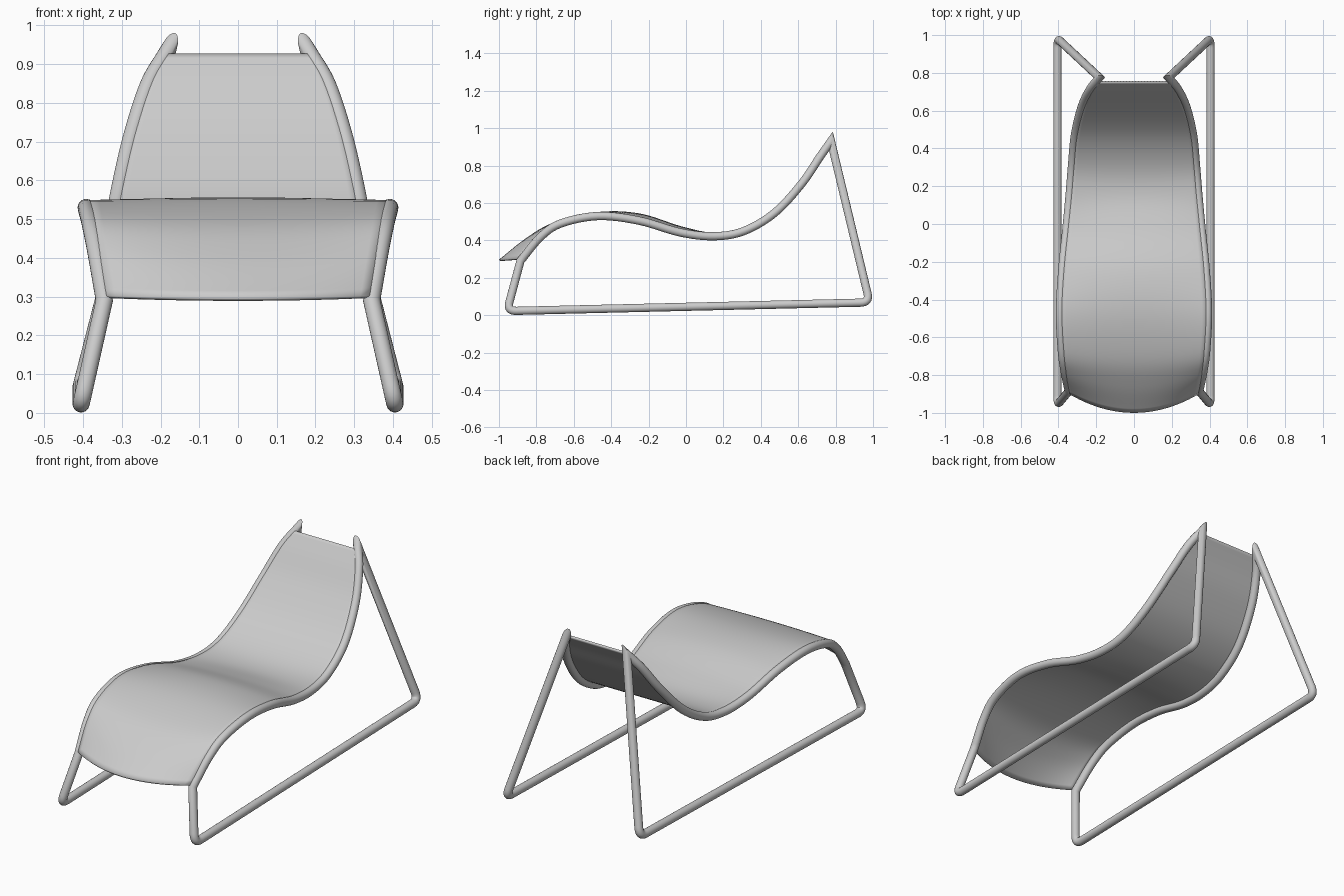
import bpy
import bmesh
import math
from mathutils import Vector

cube = bpy.data.objects.get("Cube")
if cube:
    bpy.data.objects.remove(cube, do_unlink=True)

RADIUS = 0.022
SIDES = 20

grey = bpy.data.materials.new("light grey")
grey.use_nodes = True
grey.diffuse_color = (0.6, 0.6, 0.6, 1)
grey.node_tree.nodes["Principled BSDF"].inputs["Base Color"].default_value = (0.6, 0.6, 0.6, 1)

# Left seat rail from front to head: x, y, z, then sheet crown offset in y and z
RAIL = [Vector(p) for p in (
    (.345, -.885, .290, -.10, -.005),
    (.367, -.780, .416, -.065, -.02),
    (.382, -.670, .490, -.03, -.012),
    (.392, -.470, .530, 0, .003),
    (.380, -.250, .505, 0, .02),
    (.358, -.030, .442, 0, .015),
    (.341, .150, .422, 0, 0),
    (.328, .310, .450, 0, 0),
    (.312, .475, .548, 0, 0),
    (.277, .620, .705, 0, 0),
    (.232, .715, .845, 0, 0),
    (.183, .775, .930, 0, 0),
)]
FRONT_FOOT = Vector((.405, -.957, .022))
REAR_FOOT = Vector((.405, .982, .068))


def smooth_path(pts, steps):
    """Catmull-Rom curve through the points."""
    ext = [pts[0] * 2 - pts[1]] + pts + [pts[-1] * 2 - pts[-2]]
    out = []
    for a, b, c, d in zip(ext, ext[1:], ext[2:], ext[3:]):
        for i in range(steps):
            t = i / steps
            out.append((b * 2 + (c - a) * t + (a * 2 - b * 5 + c * 4 - d) * t ** 2
                        + (b * 3 - a - c * 3 + d) * t ** 3) * 0.5)
    return out + [pts[-1]]


def fillet(before, corner, after, size, steps=8):
    """Rounded corner between two straight runs."""
    a = corner + (before - corner).normalized() * size
    b = corner + (after - corner).normalized() * size
    ts = [i / steps for i in range(steps + 1)]
    return [a * (1 - t) ** 2 + corner * 2 * t * (1 - t) + b * t ** 2 for t in ts]


def finish(name, bm, angle):
    mesh = bpy.data.meshes.new(name)
    bm.to_mesh(mesh)
    bm.free()
    obj = bpy.data.objects.new(name, mesh)
    bpy.context.collection.objects.link(obj)
    mesh.materials.append(grey)
    bpy.ops.object.select_all(action='DESELECT')
    obj.select_set(True)
    bpy.context.view_layer.objects.active = obj
    bpy.ops.object.shade_smooth_by_angle(angle=math.radians(angle))
    return obj


def sweep_loop(path):
    """Round tube with mitred joints; path starts and ends on one straight run."""
    bm = bmesh.new()
    d = (path[1] - path[0]).normalized()
    u = d.orthogonal().normalized()
    v = d.cross(u)
    ring = []
    for i in range(SIDES):
        a = math.tau * i / SIDES
        ring.append(path[0] + (u * math.cos(a) + v * math.sin(a)) * RADIUS)
    prev = [bm.verts.new(p) for p in ring]
    for i in range(1, len(path)):
        d = (path[i] - path[i - 1]).normalized()
        nxt = (path[i + 1] - path[i]).normalized() if i + 1 < len(path) else d
        plane = (d + nxt).normalized()
        ring = [p + d * ((path[i] - p).dot(plane) / d.dot(plane)) for p in ring]
        cur = [bm.verts.new(p) for p in ring]
        for j in range(SIDES):
            k = (j + 1) % SIDES
            bm.faces.new((prev[j], prev[k], cur[k], cur[j]))
        prev = cur
    return bm


samples = smooth_path(RAIL, 6)
rail = [Vector(s[:3]) for s in samples]

# Side frames: base bar, rear leg, seat rail and front leg as one bent tube
middle = (FRONT_FOOT + REAR_FOOT) / 2
loop = ([middle] + fillet(middle, REAR_FOOT, rail[-1], .05) + rail[::-1]
        + fillet(rail[0], FRONT_FOOT, middle, .05) + [middle])
frame = finish("side_frames", sweep_loop(loop), 50)
mirror = frame.modifiers.new("mirror", 'MIRROR')
mirror.use_mirror_merge = False

# Seat sheet: crowned strip stretched between the two rails
COLS = 24
bm = bmesh.new()
rows = []
for i, s in enumerate(samples[:-1]):
    t = rail[i + 1] - rail[max(i - 1, 0)]
    n = Vector((0, -t.z, t.y)).normalized()
    edge = rail[i] + n * (RADIUS - .003)
    row = []
    for c in range(COLS + 1):
        w = 2 * c / COLS - 1
        crown = 1 - w * w
        row.append(bm.verts.new((edge.x * w, edge.y + s[3] * crown, edge.z + s[4] * crown)))
    rows.append(row)
for r0, r1 in zip(rows, rows[1:]):
    for c in range(COLS):
        bm.faces.new((r0[c], r0[c + 1], r1[c + 1], r1[c]))
sheet = finish("seat_sheet", bm, 50)
solid = sheet.modifiers.new("thickness", 'SOLIDIFY')
solid.thickness = 0.01
solid.offset = -1
# Keep the thin rim crisp after thickening
sheet.modifiers.move(len(sheet.modifiers) - 1, 0)
